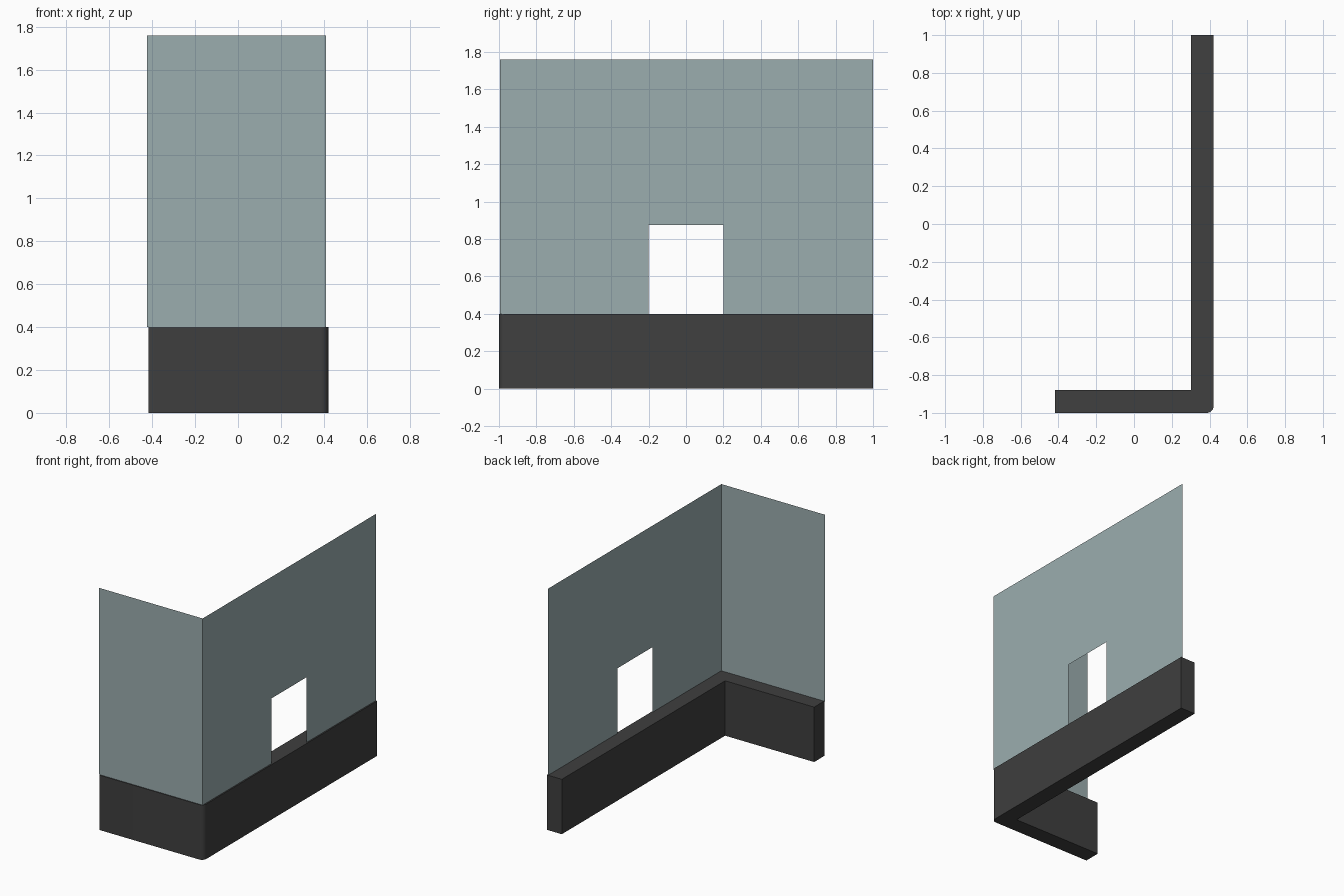
import bpy, bmesh, math

if "Cube" in bpy.data.objects:
    bpy.data.objects.remove(bpy.data.objects["Cube"])


def make_object(name, bm, color):
    mesh = bpy.data.meshes.new(name)
    bm.to_mesh(mesh)
    bm.free()
    obj = bpy.data.objects.new(name, mesh)
    bpy.context.collection.objects.link(obj)
    mat = bpy.data.materials.new(name + "_color")
    mat.diffuse_color = color
    mat.use_nodes = True
    mat.node_tree.nodes["Principled BSDF"].inputs["Base Color"].default_value = mat.diffuse_color
    mesh.materials.append(mat)
    return obj


# L-shaped plinth with a rounded outer corner
XL, XR, T, H, R = -0.417, 0.421, 0.12, 0.40, 0.035
arc = [(XR - R + R * math.sin(a), -1 + R - R * math.cos(a))
       for a in (math.radians(15 * i) for i in range(7))]
outline = [(XL, -1)] + arc + [(XR, 1), (XR - T, 1), (XR - T, -1 + T), (XL, -1 + T)]
bm = bmesh.new()
base = bm.faces.new([bm.verts.new((x, y, 0)) for x, y in outline])
ext = bmesh.ops.extrude_face_region(bm, geom=[base], use_keep_orig=True)
bmesh.ops.translate(bm, vec=(0, 0, H),
                    verts=[g for g in ext["geom"] if isinstance(g, bmesh.types.BMVert)])
bmesh.ops.recalc_face_normals(bm, faces=bm.faces)
plinth = make_object("plinth", bm, (0.05, 0.05, 0.05, 1))
bpy.context.view_layer.objects.active = plinth
plinth.select_set(True)
bpy.ops.object.shade_smooth_by_angle(angle=math.radians(30))

# Thin sheet walls; the long one has a low opening
GX, GY, TOP = 0.411, -0.994, 1.76
bm = bmesh.new()


def panel(points):
    bm.faces.new([bm.verts.new(p) for p in points])


panel([(-0.424, GY, H), (GX, GY, H), (GX, GY, TOP), (-0.424, GY, TOP)])
ys, zs = [GY, -0.2, 0.2, 1.0], [H, 0.875, TOP]
for i in range(3):
    for j in range(2):
        if (i, j) != (1, 0):
            panel([(GX, ys[i], zs[j]), (GX, ys[i + 1], zs[j]),
                   (GX, ys[i + 1], zs[j + 1]), (GX, ys[i], zs[j + 1])])
bmesh.ops.remove_doubles(bm, verts=bm.verts, dist=1e-4)
bmesh.ops.dissolve_limit(bm, angle_limit=0.01, verts=bm.verts, edges=bm.edges)
make_object("glass_walls", bm, (0.33, 0.42, 0.43, 1))
